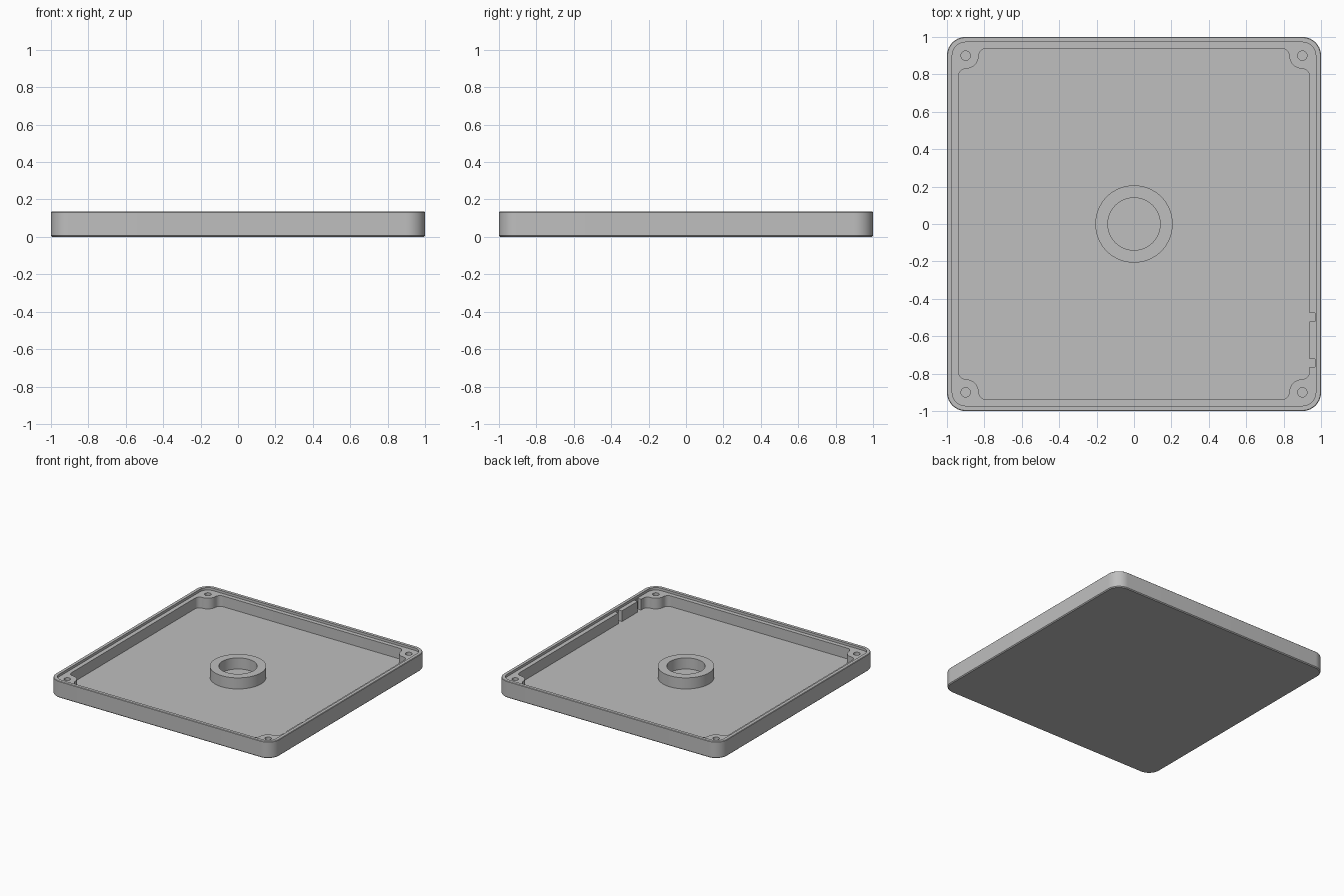
import bpy
import bmesh
from math import cos, sin, pi, radians

cube = bpy.data.objects.get("Cube")
if cube:
    bpy.data.objects.remove(cube, do_unlink=True)

HEIGHT = 0.135
LEDGE = 0.115
FLOOR = 0.028
BOSS = 0.9          # screw boss offset from the centre on both axes

grey = bpy.data.materials.new("plastic grey")
grey.use_nodes = True
colour = (0.52, 0.52, 0.52, 1)
grey.diffuse_color = colour
grey.node_tree.nodes["Principled BSDF"].inputs["Base Color"].default_value = colour


def arc(cx, cy, r, start, end, steps=10):
    angles = [radians(start + (end - start) * i / steps) for i in range(steps + 1)]
    return [(cx + r * cos(a), cy + r * sin(a)) for a in angles]


def four_corners(corner):
    """Repeat one corner path around the square by quarter turns."""
    path = []
    for _ in range(4):
        path += corner
        corner = [(-y, x) for x, y in corner]
    return path


def rounded_square(half, r):
    return four_corners(arc(half - r, half - r, r, 0, 90, 14))


def circle(cx, cy, r, steps=32):
    return arc(cx, cy, r, 0, 360, steps)[:-1]


def loft(name, layers, closed=False):
    """Skin a stack of (outline, z) layers; cap the ends or close into a ring."""
    bm = bmesh.new()
    rings = [[bm.verts.new((x, y, z)) for x, y in pts] for pts, z in layers]
    pairs = list(zip(rings, rings[1:]))
    if closed:
        pairs.append((rings[-1], rings[0]))
    else:
        bm.faces.new(rings[0][::-1])
        bm.faces.new(rings[-1])
    for low, high in pairs:
        for i in range(len(low)):
            j = (i + 1) % len(low)
            bm.faces.new((low[i], low[j], high[j], high[i]))
    bmesh.ops.recalc_face_normals(bm, faces=bm.faces)
    mesh = bpy.data.meshes.new(name)
    bm.to_mesh(mesh)
    bm.free()
    mesh.materials.append(grey)
    obj = bpy.data.objects.new(name, mesh)
    bpy.context.scene.collection.objects.link(obj)
    return obj


def smooth(obj):
    bpy.ops.object.select_all(action='DESELECT')
    obj.select_set(True)
    bpy.context.view_layer.objects.active = obj
    bpy.ops.object.shade_smooth_by_angle(angle=radians(30))


# Outer body with finely chamfered top and bottom edges
C = 0.007
tray = loft("tray", [
    (rounded_square(1 - C, 0.1 - C), 0), (rounded_square(1, 0.1), C),
    (rounded_square(1, 0.1), HEIGHT - C / 2),
    (rounded_square(1 - C / 2, 0.1 - C / 2), HEIGHT)])

# Lid recess
TOP = HEIGHT + 0.05
cutters = [loft("lid_recess_cutter", [(rounded_square(0.972, 0.072), LEDGE),
                                      (rounded_square(0.972, 0.072), TOP)])]

# Cavity outline wraps round each screw boss
W = 0.938
F = W - 0.83
F = 0.04
corner = (arc(W - F, 0.79, F, 0, 90) + arc(BOSS, BOSS, 0.07, 270, 180, 14)[1:-1]
          + arc(0.79, W - F, F, 0, 90))
outline = four_corners(corner)
# Two narrow slots in the left wall
for low, high in ((-0.765, -0.722), (-0.52, -0.477)):
    outline += [(W, low), (0.968, low), (0.968, high), (W, high)]
cutters.append(loft("cavity_cutter", [(outline, FLOOR), (outline, TOP)]))

# Screw holes
for sx in (-1, 1):
    for sy in (-1, 1):
        hole = circle(sx * BOSS, sy * BOSS, 0.025, 24)
        cutters.append(loft("screw_hole_cutter", [(hole, FLOOR), (hole, TOP)]))

for cutter in cutters:
    cutter.hide_render = True
    mod = tray.modifiers.new(cutter.name, 'BOOLEAN')
    mod.operation = 'DIFFERENCE'
    mod.solver = 'EXACT'
    mod.object = cutter

# Bake the cuts and drop the cutters
bpy.context.view_layer.update()
graph = bpy.context.evaluated_depsgraph_get()
baked = bpy.data.meshes.new_from_object(tray.evaluated_get(graph))
tray.modifiers.clear()
tray.data = baked
for cutter in cutters:
    bpy.data.objects.remove(cutter, do_unlink=True)
smooth(tray)

# Central ring standing on the floor
outer, inner = circle(0, 0, 0.207, 64), circle(0, 0, 0.14, 64)
ring = loft("centre_ring", [(outer, FLOOR - 0.005), (outer, LEDGE + 0.003),
                            (inner, LEDGE + 0.003), (inner, FLOOR - 0.005)], closed=True)
smooth(ring)
